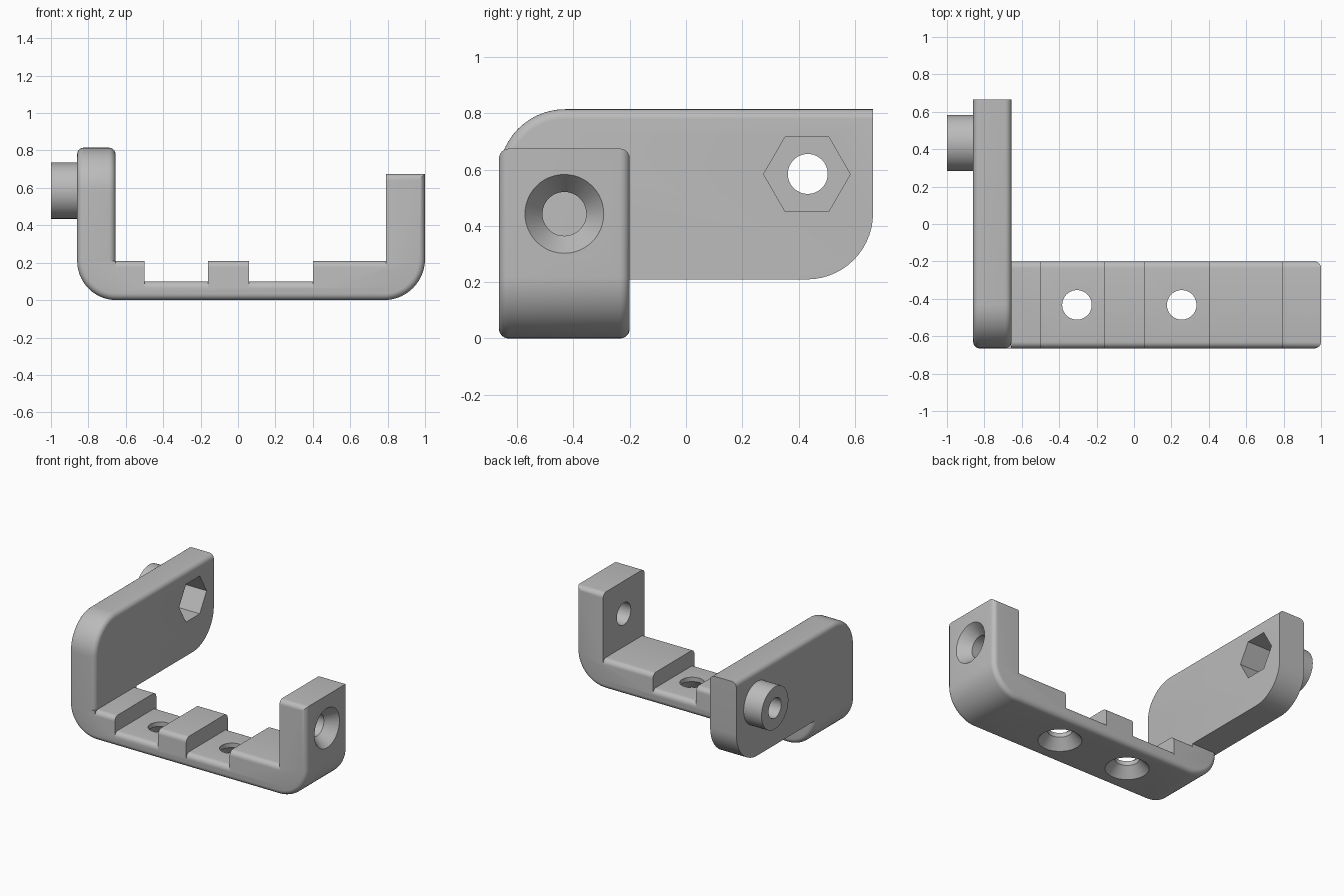
import bpy, bmesh, math
from mathutils import Matrix, Vector

if "Cube" in bpy.data.objects:
    bpy.data.objects.remove(bpy.data.objects["Cube"])

R = 0.035                      # edge rounding
Y0, Y1 = -0.665, -0.2          # base strip depth
YC = (Y0 + Y1) / 2

grey = bpy.data.materials.new("grey_plastic")
grey.diffuse_color = (0.5, 0.5, 0.5, 1)
grey.use_nodes = True
grey.node_tree.nodes["Principled BSDF"].inputs["Base Color"].default_value = grey.diffuse_color


def finish(bm, name):
    bmesh.ops.remove_doubles(bm, verts=bm.verts, dist=1e-5)
    bmesh.ops.recalc_face_normals(bm, faces=bm.faces)
    me = bpy.data.meshes.new(name)
    bm.to_mesh(me)
    bm.free()
    me.materials.append(grey)
    ob = bpy.data.objects.new(name, me)
    bpy.context.collection.objects.link(ob)
    return ob


def arc(cx, cz, r, a0, a1, n=14):
    return [(cx + r * math.cos(math.radians(a0 + (a1 - a0) * i / n)),
             cz + r * math.sin(math.radians(a0 + (a1 - a0) * i / n))) for i in range(n + 1)]


def rounded_loft(name, profile, lo, hi, place):
    """Stack a profile from lo to hi, shrinking it at both ends to round the rim."""
    n = 6
    layers = []
    for i in range(n + 1):
        a = math.pi / 2 * i / n
        layers.append((lo + R * (1 - math.cos(a)), R * (1 - math.sin(a))))
    layers += [(lo + hi - t, d) for t, d in reversed(layers)]
    bm = bmesh.new()
    rings = [[bm.verts.new(place(t, p)) for p in profile(d)] for t, d in layers]
    # start layer is the shrunken rim
    for a, b in zip(rings, rings[1:]):
        for j in range(len(a)):
            k = (j + 1) % len(a)
            bm.faces.new((a[j], a[k], b[k], b[j]))
    bm.faces.new(rings[0])
    bm.faces.new(rings[-1])
    return finish(bm, name)


def rod(name, axis, centre, r1, r2, length, sides=48, spin=0.0):
    """Cylinder or cone starting at centre and running along axis."""
    bm = bmesh.new()
    rot = Vector(axis).to_track_quat('Z', 'Y').to_matrix().to_4x4()
    m = (Matrix.Translation(centre) @ rot @ Matrix.Rotation(spin, 4, 'Z')
         @ Matrix.Translation((0, 0, length / 2)))
    bmesh.ops.create_cone(bm, cap_ends=True, segments=sides, radius1=r1,
                          radius2=r2, depth=length, matrix=m)
    return finish(bm, name)


def cut(ob, cutters):
    bpy.context.view_layer.objects.active = ob
    for c in cutters:
        c.hide_render = True
        mod = ob.modifiers.new("cut", 'BOOLEAN')
        mod.operation, mod.solver, mod.object = 'DIFFERENCE', 'EXACT', c
        bpy.ops.object.modifier_apply(modifier=mod.name)


# base strip with raised blocks, bent up at both ends
def base_profile(d):
    top, floor = 0.21 - d, 0.1 - d
    pts = [(-0.86 + d, 0.21)]
    pts += arc(-0.65, 0.21, 0.21 - d, 180, 270)
    pts += arc(0.78, 0.22, 0.22 - d, 270, 360)
    pts += [(1 - d, 0.675 - d), (0.79, 0.675 - d), (0.79, top), (0.4, top),
            (0.4, floor), (0.06, floor), (0.06, top), (-0.16, top),
            (-0.16, floor), (-0.5, floor), (-0.5, top), (-0.655, top), (-0.655, 0.21)]
    return pts[1:]


# side plate, rounded along its front and top rim
def plate_profile(d):
    pts = [(Y0 + d, 0.21)]
    pts += arc(-0.43, 0.58, 0.235 - d, 180, 90)
    pts += [(0.665, 0.815 - d)]
    pts += arc(0.43, 0.445, 0.235, 0, -90)
    return pts


base = rounded_loft("base_bracket", base_profile, Y0, Y1, lambda t, p: (p[0], t, p[1]))
plate = rounded_loft("side_plate", plate_profile, -0.86, -0.655, lambda t, p: (t, p[0], p[1]))
boss = rod("pivot_boss", (1, 0, 0), (-1, 0.433, 0.585), 0.15, 0.15, 0.14)

cutters = []
# countersunk screw holes in the floor
floor_cuts = []
for x in (-0.305, 0.255):
    floor_cuts.append(rod("floor_hole", (0, 0, 1), (x, YC, -0.1), 0.079, 0.079, 0.4))
    floor_cuts.append(rod("floor_sink", (0, 0, 1), (x, YC, -0.01), 0.15, 0.078, 0.08))
# countersunk hole in the short arm
floor_cuts.append(rod("arm_hole", (1, 0, 0), (0.7, YC, 0.443), 0.078, 0.078, 0.4))
floor_cuts.append(rod("arm_sink", (-1, 0, 0), (1.01, YC, 0.443), 0.148, 0.077, 0.09))
cut(base, floor_cuts)

# pivot bore and hexagonal nut pocket
bore = rod("pivot_bore", (1, 0, 0), (-1.1, 0.433, 0.585), 0.071, 0.071, 0.7)
bm = bmesh.new()
ring = [[bm.verts.new((x, 0.43 + 0.154 * math.cos(i * math.pi / 3),
                       0.584 + 0.154 * math.sin(i * math.pi / 3))) for i in range(6)]
        for x in (-0.835, -0.6)]
for i in range(6):
    k = (i + 1) % 6
    bm.faces.new((ring[0][i], ring[0][k], ring[1][k], ring[1][i]))
bm.faces.new(ring[0])
bm.faces.new(ring[1])
pocket = finish(bm, "nut_pocket")
cut(plate, [pocket, bore])
cut(boss, [bore])

for c in floor_cuts + [bore, pocket]:
    bpy.data.objects.remove(c)

for ob in (base, plate, boss):
    bpy.ops.object.select_all(action='DESELECT')
    ob.select_set(True)
    bpy.context.view_layer.objects.active = ob
    bpy.ops.object.shade_smooth_by_angle(angle=math.radians(30))
